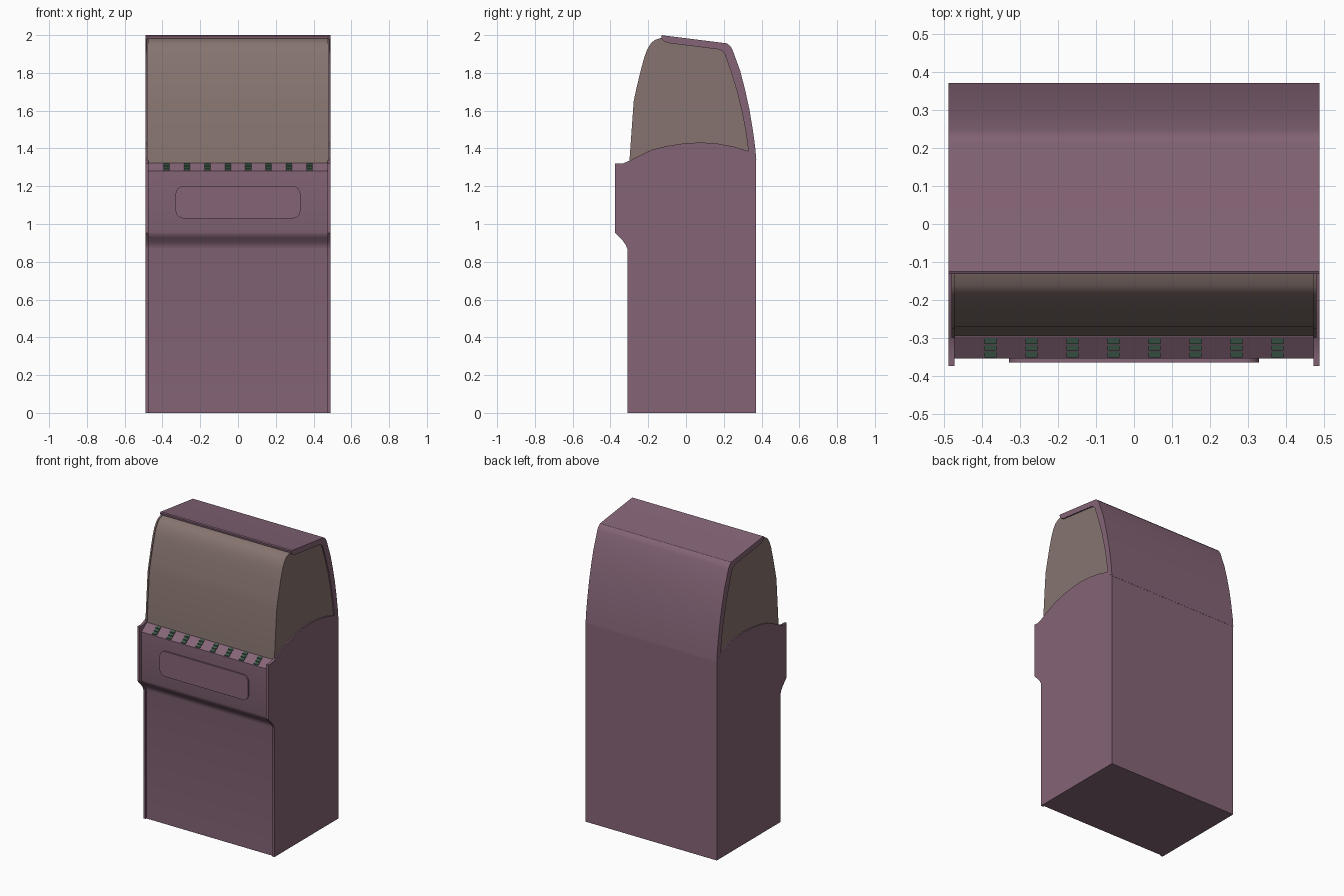
import bpy, bmesh, math


def material(name, rgb):
    m = bpy.data.materials.new(name)
    m.diffuse_color = (*rgb, 1)
    return m


PLUM = material("plum", (0.235, 0.13, 0.185))
TAUPE = material("taupe", (0.24, 0.175, 0.16))
GREEN = material("green", (0.055, 0.12, 0.08))


def prism(name, pts, lo, hi, mat, axis="x"):
    """Extrude a profile: (y, z) points along x, or (x, z) points along y."""
    place = (lambda p, t: (t, p[0], p[1])) if axis == "x" else (lambda p, t: (p[0], t, p[1]))
    bm = bmesh.new()
    a = [bm.verts.new(place(p, lo)) for p in pts]
    b = [bm.verts.new(place(p, hi)) for p in pts]
    bm.faces.new(a)
    bm.faces.new(b[::-1])
    n = len(pts)
    for i in range(n):
        j = (i + 1) % n
        bm.faces.new((a[i], b[i], b[j], a[j]))
    bmesh.ops.recalc_face_normals(bm, faces=bm.faces)
    me = bpy.data.meshes.new(name)
    bm.to_mesh(me)
    bm.free()
    me.materials.append(mat)
    ob = bpy.data.objects.new(name, me)
    bpy.context.collection.objects.link(ob)
    bpy.ops.object.select_all(action="DESELECT")
    ob.select_set(True)
    bpy.context.view_layer.objects.active = ob
    bpy.ops.object.shade_smooth_by_angle(angle=math.radians(28))
    return ob


def both_sides(name, pts, lo, hi, mat):
    prism(name + "_right", pts, lo, hi, mat)
    prism(name + "_left", pts, -hi, -lo, mat)


# Curved top edge shared by the side panels
arch = [(-0.30, 1.335), (-0.24, 1.365), (-0.18, 1.393), (-0.10, 1.413), (-0.01, 1.427),
        (0.08, 1.432), (0.17, 1.425), (0.25, 1.41), (0.33, 1.386)]

# Side panels
side = [(0.371, 0), (-0.311, 0), (-0.311, 0.87), (-0.318, 0.888), (-0.335, 0.912),
        (-0.375, 0.953), (-0.375, 1.32), (-0.335, 1.32)] + arch + [(0.371, 1.342)]
both_sides("side_panel", side, 0.473, 0.49, PLUM)

# Cabinet body, slightly recessed between the side panels, with sloped button ledge
body = [(0.371, 0), (-0.302, 0), (-0.302, 0.868), (-0.306, 0.886), (-0.318, 0.905),
        (-0.340, 0.928), (-0.350, 0.941), (-0.355, 0.957), (-0.355, 1.28),
        (-0.298, 1.322), (0.371, 1.342)]
prism("cabinet_body", body, -0.473, 0.473, PLUM)

# Hood shell over the back and roof
outer = [(0.372, 1.342), (0.366, 1.41), (0.352, 1.51), (0.335, 1.61), (0.313, 1.71),
         (0.287, 1.81), (0.247, 1.92), (0.236, 1.94), (0.218, 1.956), (-0.11, 1.997),
         (-0.125, 2.0), (-0.132, 1.996)]
inner = [(-0.128, 1.978), (-0.115, 1.966), (-0.095, 1.958), (0.175, 1.924), (0.193, 1.915),
         (0.206, 1.898), (0.24, 1.80), (0.272, 1.695), (0.298, 1.585), (0.317, 1.485), (0.33, 1.386)]
prism("hood_shell", outer + inner, -0.49, 0.49, PLUM)

# Window canopy: end panes and the curved front pane between them
front = [(-0.30, 1.325), (-0.277, 1.65), (-0.262, 1.72), (-0.238, 1.82), (-0.22, 1.885),
         (-0.205, 1.925), (-0.185, 1.958), (-0.165, 1.974), (-0.13, 1.986)]
pane = front + [(-0.095, 1.965), (0.185, 1.93), (0.215, 1.90), (0.28, 1.70), (0.335, 1.40), (0.335, 1.325)]
both_sides("end_window", pane, 0.472, 0.482, TAUPE)
prism("front_window", [(y + 0.005, z - 0.003) for y, z in pane[:9]] + [(0.1, 1.94), (0.1, 1.325)],
      -0.472, 0.472, TAUPE)

# Rounded raised plate on the front
r, plate = 0.04, []
for cx, cz, a0 in ((0.29, 1.16, 0), (-0.29, 1.16, 90), (-0.29, 1.07, 180), (0.29, 1.07, 270)):
    for k in range(7):
        a = math.radians(a0 + k * 15)
        plate.append((cx + r * math.cos(a), cz + r * math.sin(a)))
prism("front_plate", plate, -0.365, -0.35, PLUM, axis="y")

# Eight columns of three stepped buttons on the ledge
slope = 0.042 / 0.057
for i in range(8):
    x = -0.379 + i * 0.1083
    for j in range(3):
        y0 = -0.352 + j * 0.018
        y1 = y0 + 0.015
        z0 = 1.28 + (y0 + 0.355) * slope
        z1 = 1.28 + (y1 + 0.355) * slope
        step = [(y0, z0 - 0.003), (y0, z0 + 0.008), (y1, z1 + 0.003), (y1, z1 - 0.003)]
        prism(f"button_{i + 1}_{j + 1}", step, x - 0.016, x + 0.016, GREEN)
